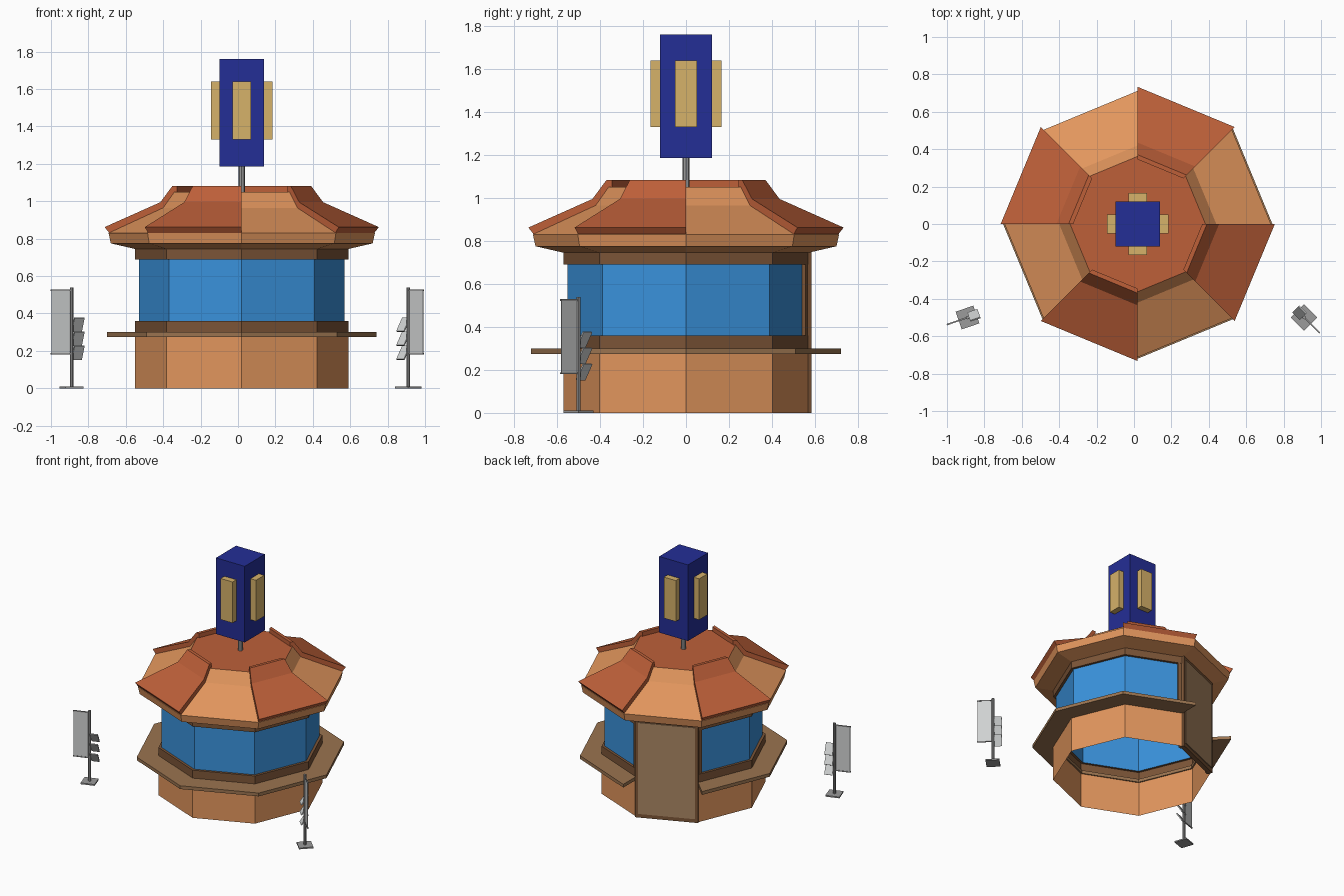
import bpy, bmesh, math
from mathutils import Matrix, Vector

if "Cube" in bpy.data.objects:
    bpy.data.objects.remove(bpy.data.objects["Cube"])

CX = 0.02  # kiosk axis in x


def material(name, rgb):
    lin = [(c / 255 / 12.92) if c < 11 else ((c / 255 + 0.055) / 1.055) ** 2.4 for c in rgb]
    m = bpy.data.materials.new(name)
    m.diffuse_color = (*lin, 1)
    m.use_nodes = True
    m.node_tree.nodes["Principled BSDF"].inputs["Base Color"].default_value = m.diffuse_color
    return m


ORANGE = material("light_terracotta", (226, 150, 93))
RED = material("brick_red", (190, 96, 57))
BROWN = material("dark_brown", (124, 85, 55))
SHELF = material("counter_brown", (155, 116, 80))
GLASS = material("window_blue", (58, 146, 220))
DOOR = material("door_tan", (170, 134, 99))
NAVY = material("navy", (36, 46, 150))
GOLD = material("gold", (214, 178, 106))
STEEL = material("steel_grey", (155, 155, 155))
PAPER = material("light_grey", (207, 209, 209))


def finish(name, bm, mat, closed=True):
    if closed:
        bmesh.ops.recalc_face_normals(bm, faces=bm.faces)
    me = bpy.data.meshes.new(name)
    bm.to_mesh(me)
    bm.free()
    me.materials.append(mat)
    ob = bpy.data.objects.new(name, me)
    bpy.context.collection.objects.link(ob)
    return ob


def octa(name, profile, mat, start=0, count=8, closed=False):
    """Sweep an (radius, z) profile around octagon sides start..start+count."""
    bm = bmesh.new()
    rings = []
    for k in range(count if count == 8 else count + 1):
        a = math.radians(45 * (start + k))
        rings.append([bm.verts.new((CX + r * math.cos(a), r * math.sin(a), z)) for r, z in profile])
    n = len(profile)
    for k in range(count):
        p, q = rings[k], rings[(k + 1) % len(rings)]
        for j in range(n if closed else n - 1):
            i = (j + 1) % n
            bm.faces.new((p[j], q[j], q[i], p[i]))
    if closed and count < 8:
        bm.faces.new(rings[0])
        bm.faces.new(rings[-1])
    return finish(name, bm, mat, closed)


def box(name, lo, hi, mat, frame=Matrix()):
    """Box between two corners, placed by a frame matrix."""
    bm = bmesh.new()
    bmesh.ops.create_cube(bm, size=1)
    lo, hi = Vector(lo), Vector(hi)
    for v in bm.verts:
        v.co = frame @ Vector([(lo[i] + hi[i]) / 2 + v.co[i] * (hi[i] - lo[i]) for i in range(3)])
    return finish(name, bm, mat)


def rod(name, radius, z0, z1, mat, frame=Matrix()):
    bm = bmesh.new()
    bmesh.ops.create_cone(bm, cap_ends=True, segments=8, radius1=radius, radius2=radius, depth=z1 - z0)
    bm.transform(frame @ Matrix.Translation((0, 0, (z0 + z1) / 2)))
    return finish(name, bm, mat)


def place(x, y, deg):
    return Matrix.Translation((x, y, 0)) @ Matrix.Rotation(math.radians(deg), 4, 'Z')


# Walls: thin open shell on seven sides, the door fills the eighth
octa("base_wall", [(0.57, 0), (0.57, 0.3)], ORANGE, 3, 7)
octa("window_sill", [(0.57, 0.3), (0.57, 0.36), (0.55, 0.36)], BROWN, 3, 7)
octa("windows", [(0.55, 0.36), (0.55, 0.69)], GLASS, 3, 7)
octa("window_header", [(0.55, 0.69), (0.57, 0.69), (0.57, 0.75)], BROWN)
octa("counter", [(0.56, 0.275), (0.72, 0.275), (0.72, 0.3), (0.56, 0.3)], SHELF, 3, 7, True)

# Door with frame posts, local x points outward
door = place(CX, 0, 112.5)
box("door", (0.51, -0.2, 0.03), (0.547, 0.2, 0.72), DOOR, door)
box("door_lintel", (0.505, -0.215, 0.70), (0.54, 0.215, 0.75), BROWN, door)
box("door_threshold", (0.505, -0.215, 0), (0.54, 0.215, 0.035), BROWN, door)
for s in (-1, 1):
    y0, y1 = sorted((s * 0.195, s * 0.222))
    box("door_post", (0.495, y0, 0), (0.54, y1, 0.75), BROWN, door)
    # brown strip beside the neighbouring window
    side = place(CX, 0, 112.5 + s * 45)
    y0, y1 = sorted((-s * 0.22, -s * 0.185))
    box("window_jamb", (0.5, y0, 0.36), (0.525, y1, 0.7), BROWN, side)

# Roof body, flat top and four raised roof panels
octa("roof", [(0.57, 0.745), (0.70, 0.775), (0.712, 0.83), (0.42, 0.965), (0.36, 1.05)], ORANGE)
bm = bmesh.new()
bmesh.ops.create_circle(bm, cap_ends=True, segments=8, radius=0.362,
                        matrix=Matrix.Translation((CX, 0, 1.05)))
for v in bm.verts:  # corners at multiples of 45 degrees
    a = round(math.atan2(v.co.y, v.co.x - CX) / (math.pi / 4)) * math.pi / 4
    v.co = (CX + 0.362 * math.cos(a), 0.362 * math.sin(a), 1.05)
finish("roof_top", bm, RED)
for i in (1, 3, 5, 7):
    octa("roof_panel", [(0.708, 0.83), (0.733, 0.862), (0.435, 0.995), (0.37, 1.083),
                        (0.345, 1.083), (0.345, 1.045), (0.36, 1.045), (0.415, 0.965)],
         RED, i, 1, True)

# Sign: pole, block and a plain raised plaque on each side
rod("sign_pole", 0.017, 1.04, 1.2, STEEL, place(CX, 0, 0))
box("sign_block", (-0.12, -0.12, 1.185), (0.12, 0.12, 1.76), NAVY, place(CX, 0, 0))
for k in range(4):
    box("sign_plaque", (0.115, -0.05, 1.33), (0.165, 0.05, 1.64), GOLD, place(CX, 0, 90 * k))


def leaflet_stand(x, y, deg):
    """Pole with a banner along local +x and three tilted trays along -x."""
    f = place(x, y, deg)
    box("stand_foot", (-0.05, -0.05, 0), (0.05, 0.05, 0.01), STEEL, f)
    rod("stand_pole", 0.01, 0.005, 0.54, STEEL, f)
    box("stand_banner", (0.012, -0.002, 0.185), (0.113, 0.002, 0.525), PAPER, f)
    for z in (0.185, 0.525):
        box("banner_rod", (0, -0.004, z - 0.004), (0.117, 0.004, z + 0.004), STEEL, f)
    for z in (0.19, 0.265, 0.34):
        tilt = f @ Matrix.Translation((0, 0, z)) @ Matrix.Rotation(math.radians(-32), 4, 'X')
        box("leaflet_tray", (-0.065, -0.004, -0.043), (-0.008, 0.004, 0.043), PAPER, tilt)


leaflet_stand(-0.89, -0.5, 199)
leaflet_stand(0.91, -0.5, 315)
